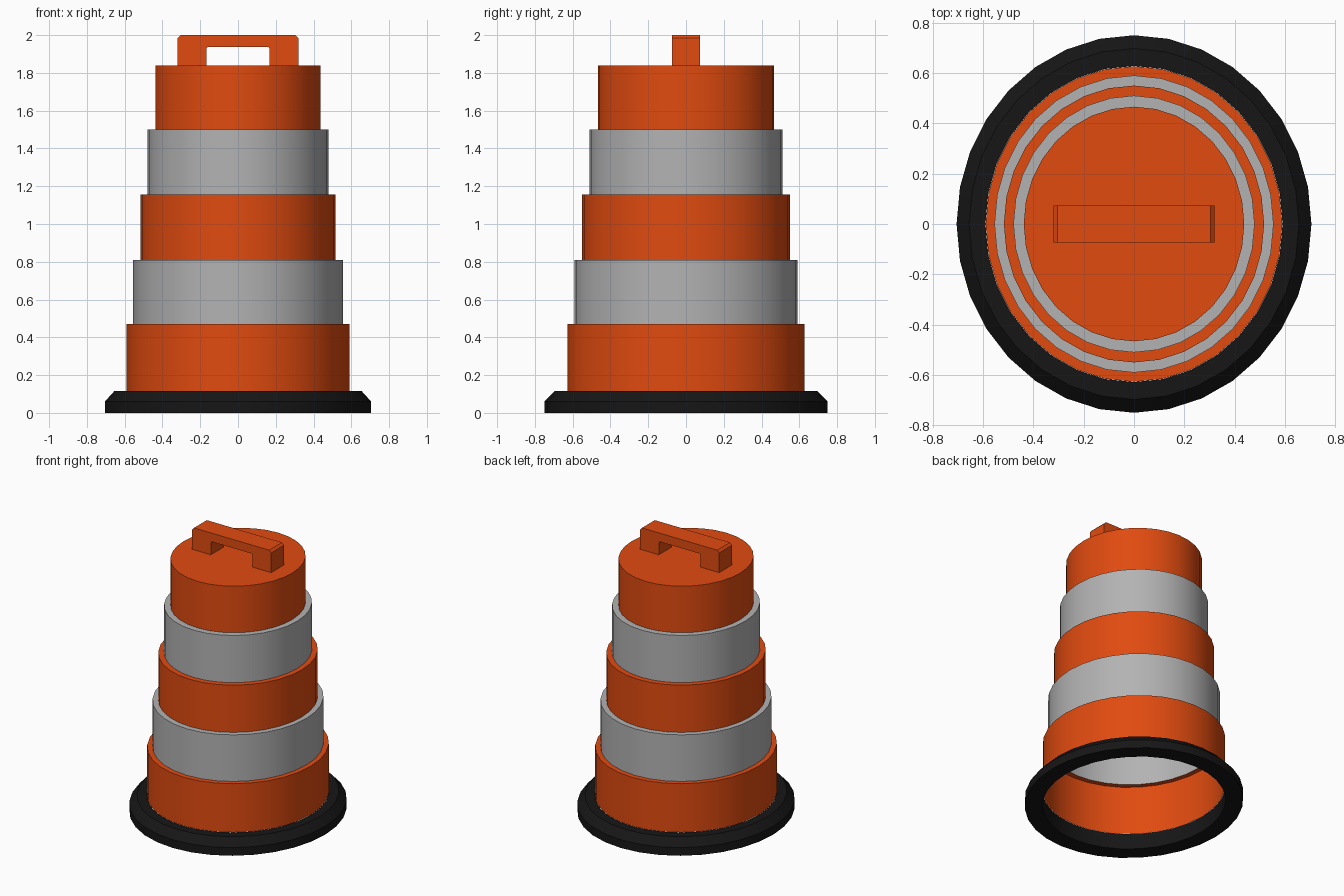
import bpy, bmesh, math

if "Cube" in bpy.data.objects:
    bpy.data.objects.remove(bpy.data.objects["Cube"])

SIDES = 32
SQUASH = 0.94  # x radius relative to y radius


def material(name, rgb):
    m = bpy.data.materials.new(name)
    m.diffuse_color = (*rgb, 1)
    m.use_nodes = True
    m.node_tree.nodes["Principled BSDF"].inputs["Base Color"].default_value = m.diffuse_color
    return m


ORANGE = material("orange", (0.75, 0.07, 0.005))
GREY = material("reflective_grey", (0.45, 0.45, 0.45))
BLACK = material("black_rubber", (0.008, 0.008, 0.008))


def finish(name, bm, mat, smooth=True):
    me = bpy.data.meshes.new(name)
    bm.to_mesh(me)
    bm.free()
    me.materials.append(mat)
    ob = bpy.data.objects.new(name, me)
    bpy.context.collection.objects.link(ob)
    if smooth:
        bpy.ops.object.select_all(action='DESELECT')
        ob.select_set(True)
        bpy.context.view_layer.objects.active = ob
        bpy.ops.object.shade_smooth_by_angle(angle=math.radians(30))
    return ob


def lathe(name, profile, mat, closed=False, cap=False):
    """Spin (y radius, z) points, listed bottom to top on the outside."""
    bm = bmesh.new()
    rings = []
    for r, z in profile:
        angles = [2 * math.pi * i / SIDES for i in range(SIDES)]
        rings.append([bm.verts.new((r * SQUASH * math.cos(a), r * math.sin(a), z))
                      for a in angles])
    pairs = list(zip(rings, rings[1:]))
    if closed:
        pairs.append((rings[-1], rings[0]))
    for low, high in pairs:
        for i in range(SIDES):
            j = (i + 1) % SIDES
            bm.faces.new((low[i], low[j], high[j], high[i]))
    if cap:
        bm.faces.new(rings[-1])
    return finish(name, bm, mat)


# Heavy rubber base ring
lathe("base_ring", [(0.628, 0), (0.75, 0), (0.75, 0.06), (0.697, 0.115), (0.628, 0.115)],
      BLACK, closed=True)

# Stepped hollow body: each band carries the ledge up to the next one
radii = [0.627, 0.59, 0.55, 0.51, 0.466]
heights = [0.115, 0.47, 0.81, 1.155, 1.50, 1.84]
for k, r in enumerate(radii):
    last = k == len(radii) - 1
    profile = [(r, heights[k]), (r, heights[k + 1])]
    if not last:
        profile.append((radii[k + 1], heights[k + 1]))
    lathe(f"body_band_{k + 1}", profile, GREY if k % 2 else ORANGE, cap=last)

# Carry handle: arch outline with chamfered corners, extruded in depth
half = [(0.168, 1.84), (0.168, 1.928), (0.16, 1.937)]
outer = [(0.32, 1.84), (0.32, 1.984), (0.304, 2.0)]
outline = (outer + [(-x, z) for x, z in reversed(outer)]
           + [(-x, z) for x, z in half] + [(x, z) for x, z in reversed(half)])
bm = bmesh.new()
face = bm.faces.new([bm.verts.new((x, -0.074, z)) for x, z in outline])
ext = bmesh.ops.extrude_face_region(bm, geom=[face])
bmesh.ops.translate(bm, vec=(0, 0.148, 0),
                    verts=[g for g in ext["geom"] if isinstance(g, bmesh.types.BMVert)])
bmesh.ops.recalc_face_normals(bm, faces=bm.faces)
finish("carry_handle", bm, ORANGE, smooth=False)
